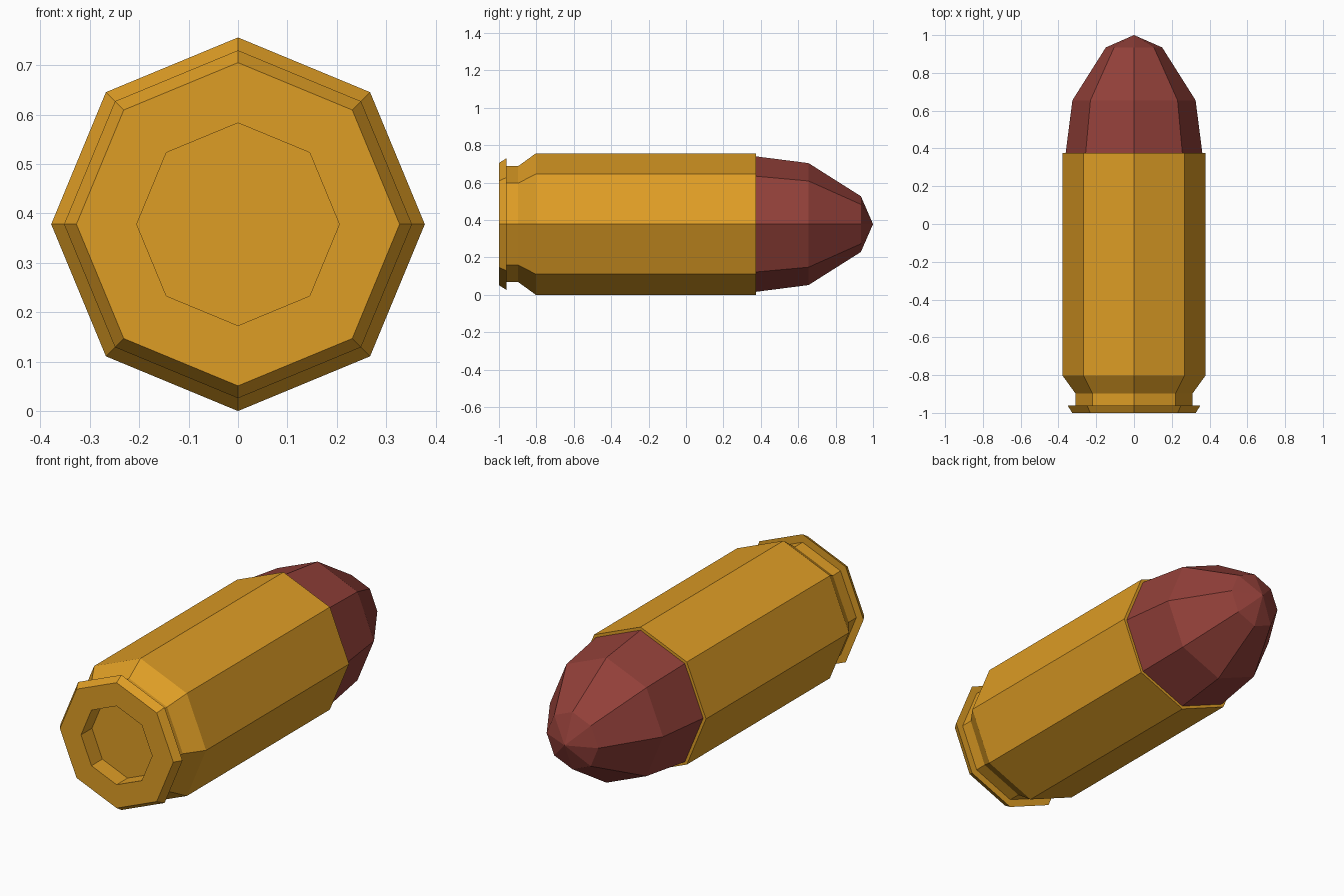
import bpy, bmesh, math

if "Cube" in bpy.data.objects:
    bpy.data.objects.remove(bpy.data.objects["Cube"])

SIDES = 8
AXIS_Z = 0.378


def material(name, color):
    mat = bpy.data.materials.new(name)
    mat.diffuse_color = (*color, 1.0)
    mat.use_nodes = True
    mat.node_tree.nodes["Principled BSDF"].inputs["Base Color"].default_value = mat.diffuse_color
    return mat


def lathe(name, profile, mat):
    """Revolve (radius, y) points around the long axis; radius 0 makes a single pole."""
    bm = bmesh.new()
    rings = []
    for r, y in profile:
        if r == 0:
            rings.append([bm.verts.new((0, y, AXIS_Z))])
        else:
            rings.append([bm.verts.new((r * math.cos(math.tau * i / SIDES), y,
                                        AXIS_Z + r * math.sin(math.tau * i / SIDES)))
                          for i in range(SIDES)])
    for a, b in zip(rings, rings[1:]):
        for i in range(SIDES):
            j = (i + 1) % SIDES
            quad = [a[i % len(a)], a[j % len(a)], b[j % len(b)], b[i % len(b)]]
            bm.faces.new(list(dict.fromkeys(quad)))
    # flat caps for open ends
    for ring in (rings[0], rings[-1]):
        if len(ring) > 1:
            bm.faces.new(ring)
    bmesh.ops.recalc_face_normals(bm, faces=bm.faces[:])
    mesh = bpy.data.meshes.new(name)
    bm.to_mesh(mesh)
    bm.free()
    mesh.materials.append(mat)
    obj = bpy.data.objects.new(name, mesh)
    bpy.context.collection.objects.link(obj)
    return obj


brass = material("brass", (0.73, 0.337, 0.0185))
dark_red = material("dark red", (0.288, 0.051, 0.041))

# Casing: recessed base, flared rim, groove, shoulder, straight body
lathe("casing", [
    (0.205, -0.91), (0.205, -1.0),
    (0.327, -1.0), (0.352, -0.96),
    (0.31, -0.96), (0.31, -0.897),
    (0.378, -0.803), (0.378, 0.375),
], brass)

# Tip: tapered nose seated in the casing mouth
lathe("tip", [
    (0.362, 0.374), (0.326, 0.655), (0.149, 0.935), (0, 1.0),
], dark_red)
